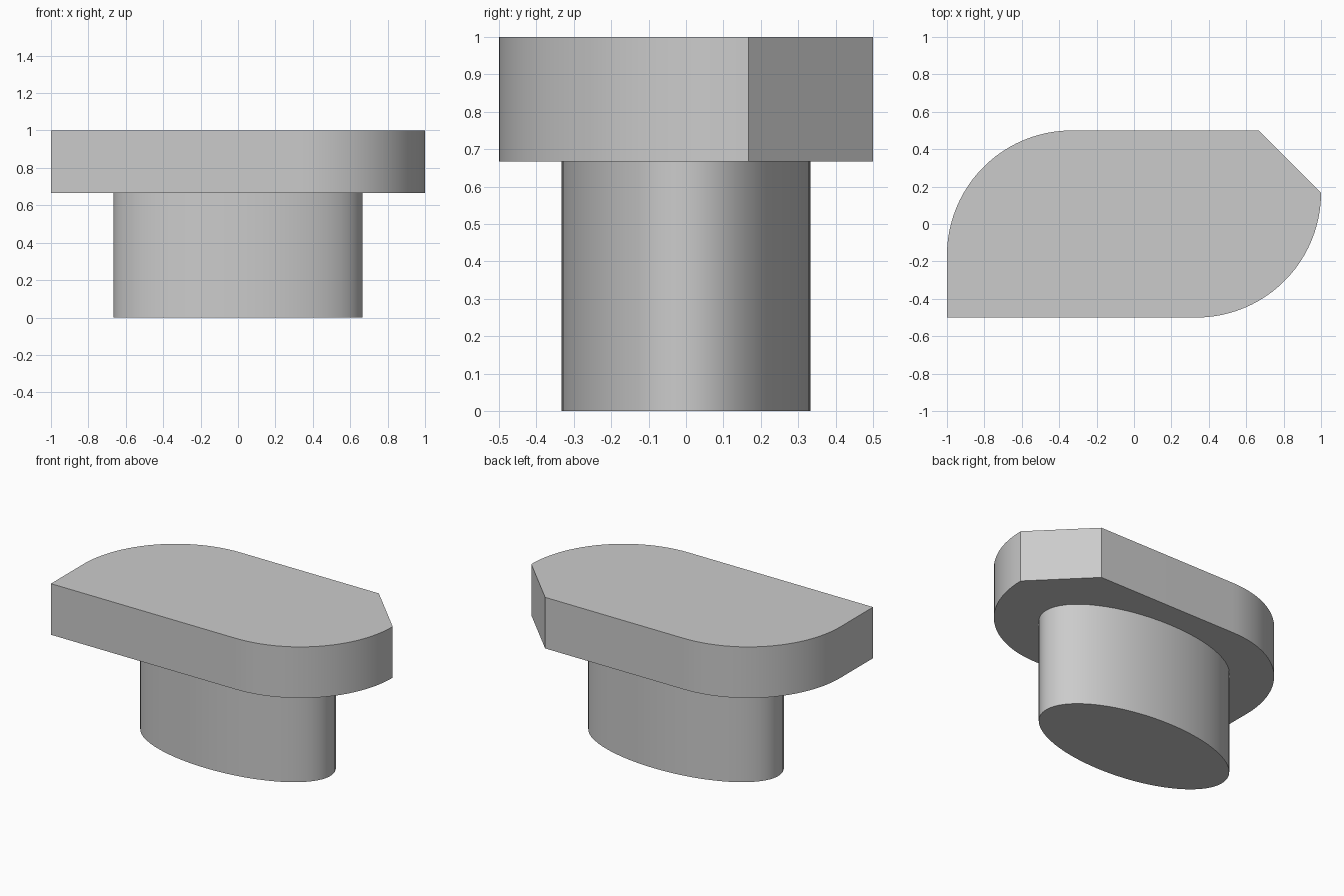
import bpy
import bmesh
from math import cos, sin, radians, pi

cube = bpy.data.objects.get("Cube")
if cube:
    bpy.data.objects.remove(cube, do_unlink=True)

THIRD = 1 / 3
SHOULDER = 2 * THIRD  # height where the stem meets the head

grey = bpy.data.materials.new("plain_grey")
grey.use_nodes = True
colour = (0.6, 0.6, 0.6, 1)
grey.diffuse_color = colour
grey.node_tree.nodes["Principled BSDF"].inputs["Base Color"].default_value = colour


def arc(cx, cy, radius, start, end, steps=24):
    angles = [radians(start + (end - start) * i / steps) for i in range(steps + 1)]
    return [(cx + radius * cos(a), cy + radius * sin(a)) for a in angles]


def extrude_outline(name, outline, bottom, top):
    bm = bmesh.new()
    base = bm.faces.new([bm.verts.new((x, y, bottom)) for x, y in outline])
    result = bmesh.ops.extrude_face_region(bm, geom=[base], use_keep_orig=True)
    raised = [v for v in result["geom"] if isinstance(v, bmesh.types.BMVert)]
    bmesh.ops.translate(bm, verts=raised, vec=(0, 0, top - bottom))
    bmesh.ops.recalc_face_normals(bm, faces=bm.faces)
    mesh = bpy.data.meshes.new(name)
    bm.to_mesh(mesh)
    bm.free()
    mesh.materials.append(grey)
    obj = bpy.data.objects.new(name, mesh)
    bpy.context.collection.objects.link(obj)
    bpy.ops.object.select_all(action="DESELECT")
    obj.select_set(True)
    bpy.context.view_layer.objects.active = obj
    bpy.ops.object.shade_smooth_by_angle(angle=radians(20))
    return obj


# Head: one square corner, two opposite rounded corners, one chamfered corner
head = [(-1, -0.5)]
head += arc(THIRD, THIRD / 2, SHOULDER, -90, 0)
head += [(SHOULDER, 0.5)]
head += arc(-THIRD, -THIRD / 2, SHOULDER, 90, 180)
extrude_outline("head", head, SHOULDER, 1)

# Stem: elliptical column under the head
SIDES = 64
stem = [(SHOULDER * cos(2 * pi * i / SIDES), THIRD * sin(2 * pi * i / SIDES))
        for i in range(SIDES)]
extrude_outline("stem", stem, 0, SHOULDER)
